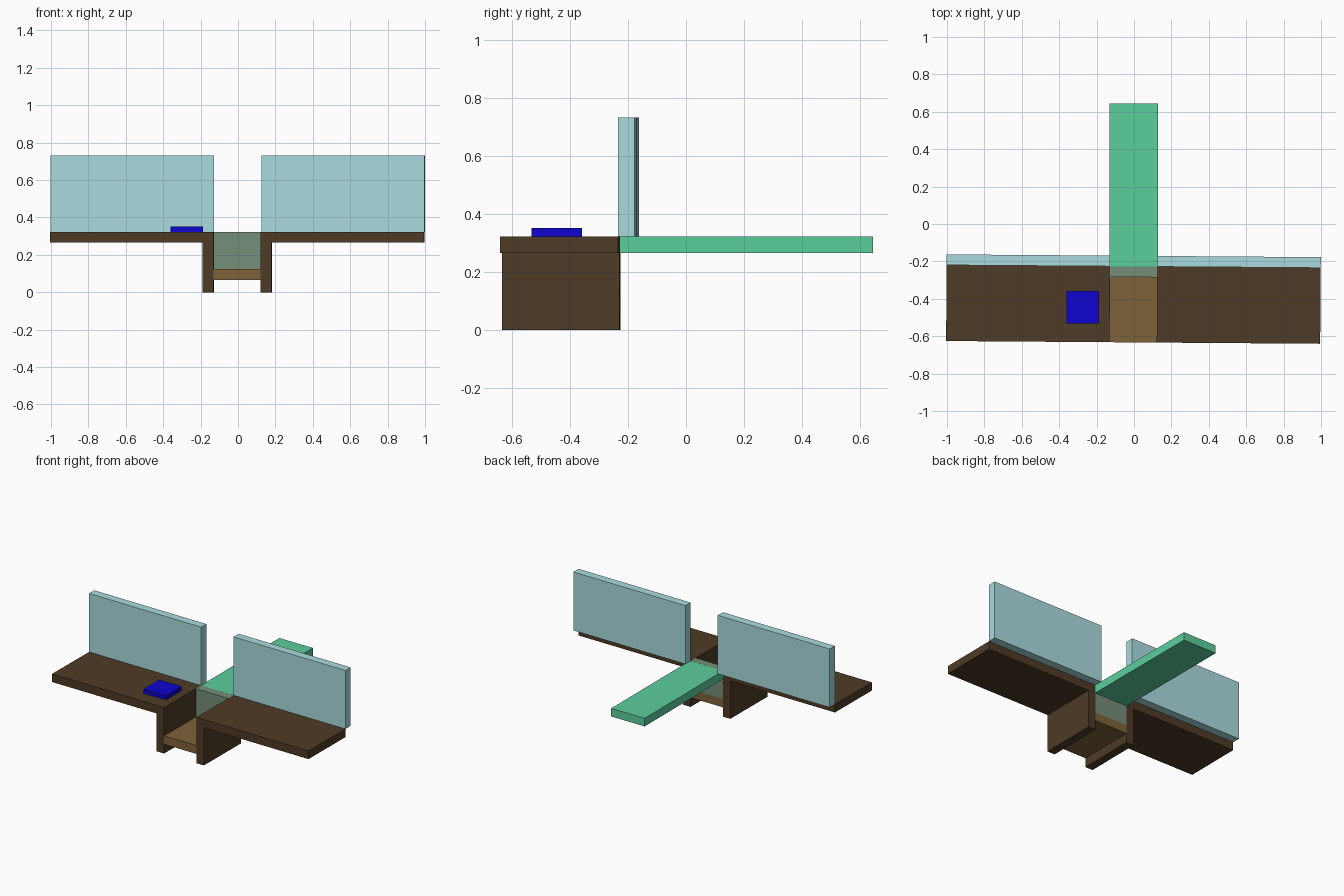
import bpy, bmesh
from mathutils import Matrix
from math import radians

if "Cube" in bpy.data.objects:
    bpy.data.objects.remove(bpy.data.objects["Cube"])

SKEW = Matrix.Rotation(radians(-0.42), 4, 'Z')


def material(name, r, g, b):
    m = bpy.data.materials.new(name)
    m.diffuse_color = (*[(c / 255) ** 2.2 for c in (r, g, b)], 1)
    m.use_nodes = True
    m.node_tree.nodes["Principled BSDF"].inputs["Base Color"].default_value = m.diffuse_color
    return m


def extrude_profile(name, profile, y0, y1, mat, skew=False):
    """Extrude an (x, z) outline from y0 to y1."""
    bm = bmesh.new()
    face = bm.faces.new([bm.verts.new((x, y0, z)) for x, z in profile])
    ext = bmesh.ops.extrude_face_region(bm, geom=[face])
    verts = [v for v in ext['geom'] if isinstance(v, bmesh.types.BMVert)]
    bmesh.ops.translate(bm, verts=verts, vec=(0, y1 - y0, 0))
    if skew:
        bmesh.ops.transform(bm, matrix=SKEW, verts=bm.verts)
    bmesh.ops.recalc_face_normals(bm, faces=bm.faces)
    me = bpy.data.meshes.new(name)
    bm.to_mesh(me)
    bm.free()
    me.materials.append(mat)
    ob = bpy.data.objects.new(name, me)
    bpy.context.collection.objects.link(ob)
    return ob


def box(name, x, y, z, mat, skew=False):
    profile = [(x[0], z[0]), (x[1], z[0]), (x[1], z[1]), (x[0], z[1])]
    return extrude_profile(name, profile, y[0], y[1], mat, skew)


dark_wood = material("dark_wood", 79, 61, 42)
light_wood = material("light_wood", 125, 98, 61)
glass = material("pale_blue_glass", 168, 218, 222)
grey_glass = material("grey_green_glass", 116, 141, 121)
green = material("green", 91, 205, 155)
blue = material("blue", 22, 12, 205)

# Counter tops with their inner legs, and the screens standing behind them
for side, s in (("left", -1), ("right", 1)):
    outline = [(s * x, z) for x, z in ((1, .265), (1, .322), (.126, .322),
                                       (.126, 0), (.184, 0), (.184, .265))]
    extrude_profile(side + "_counter", outline, -.633, -.227, dark_wood, True)
    box(side + "_screen", sorted((s * .126, s)), (-.227, -.17), (.322, .732), glass, True)

# Low shelf and upright pane between the legs
box("middle_shelf", (-.126, .126), (-.633, -.227), (.065, .124), light_wood, True)
box("middle_pane", (-.126, .126), (-.284, -.227), (.124, .322), grey_glass, True)

# Long plank running to the back
box("rear_plank", (-.131, .129), (-.227, .645), (.265, .322), green)

# Small pad on the left counter
box("counter_pad", (-.361, -.186), (-.532, -.359), (.322, .352), blue)
